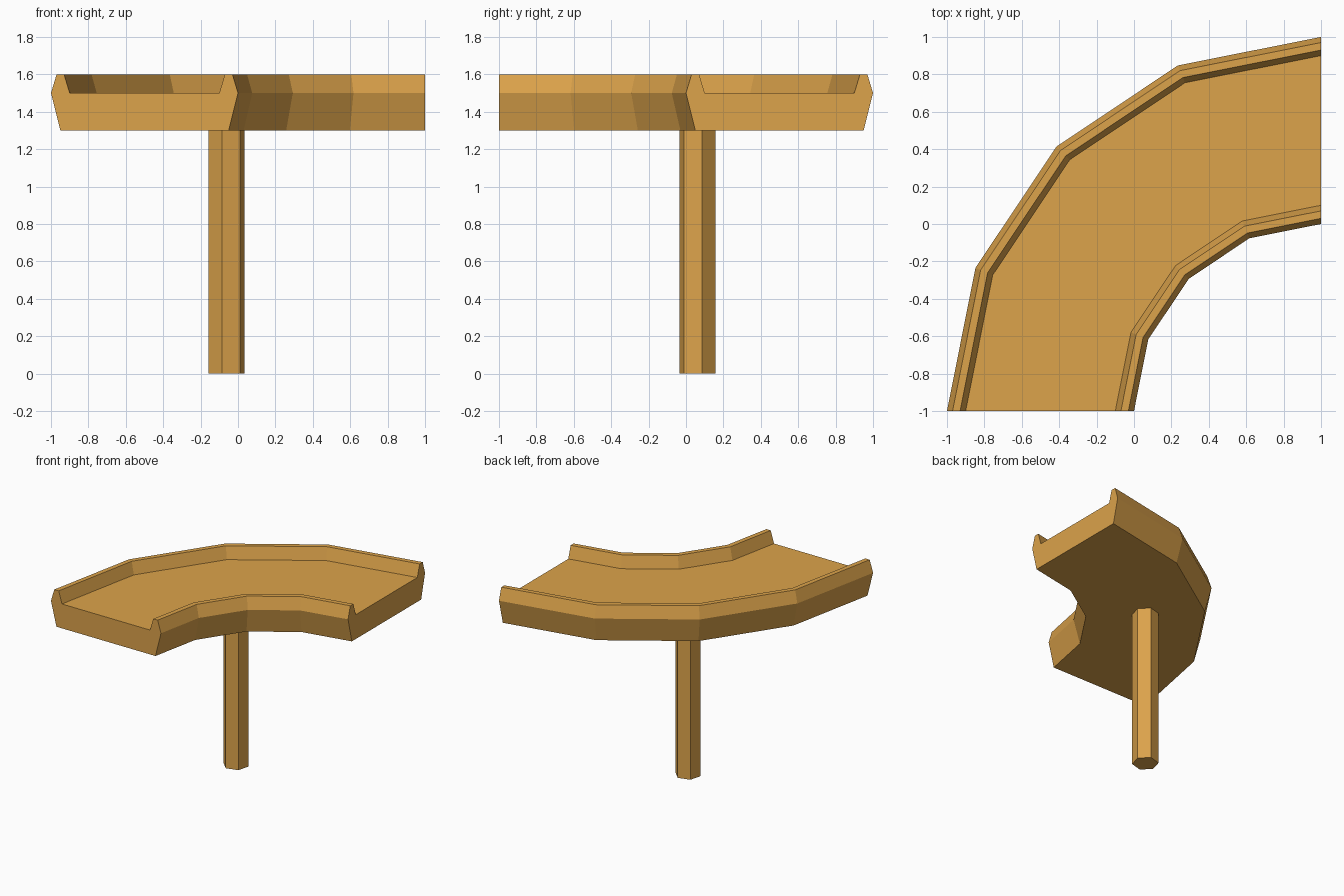
import bpy, bmesh
from math import cos, sin, pi, radians

cube = bpy.data.objects.get("Cube")
if cube:
    bpy.data.objects.remove(cube)

wood = bpy.data.materials.new("warm wood")
wood.use_nodes = True
color = (0.716, 0.366, 0.07, 1)
wood.diffuse_color = color
wood.node_tree.nodes["Principled BSDF"].inputs["Base Color"].default_value = color

CENTRE_X, CENTRE_Y = 1, -1   # centre of the bend
SEGMENTS = 4


def loft(name, rings):
    """Skin a list of matching closed rings and cap both ends."""
    bm = bmesh.new()
    loops = [[bm.verts.new(p) for p in ring] for ring in rings]
    n = len(loops[0])
    for a, b in zip(loops, loops[1:]):
        for i in range(n):
            j = (i + 1) % n
            bm.faces.new((a[i], a[j], b[j], b[i]))
    bm.faces.new(loops[0][::-1])
    bm.faces.new(loops[-1])
    bmesh.ops.recalc_face_normals(bm, faces=bm.faces)
    mesh = bpy.data.meshes.new(name)
    bm.to_mesh(mesh)
    bm.free()
    mesh.materials.append(wood)
    obj = bpy.data.objects.new(name, mesh)
    bpy.context.collection.objects.link(obj)
    return obj


def on_bend(radius, angle, z):
    return (CENTRE_X + radius * cos(angle), CENTRE_Y + radius * sin(angle), z)


# Curved channel: half cross-section (offset from the middle radius, height), mirrored
half = [(0.45, 1.3), (0.5, 1.5), (0.47, 1.6), (0.43, 1.6), (0.4, 1.5)]
profile = half + [(-d, z) for d, z in reversed(half)]
angles = [pi / 2 * (1 + k / SEGMENTS) for k in range(SEGMENTS + 1)]
loft("curved_channel", [[on_bend(1.5 + d, a, z) for d, z in profile] for a in angles])

# Hexagonal post under the middle of the bend
px, py, _ = on_bend(1.5, radians(135), 0)
corners = [radians(15 + 60 * k) for k in range(6)]
loft("support_post", [[(px + 0.1 * cos(a), py + 0.1 * sin(a), z) for a in corners]
                      for z in (0, 1.3)])
